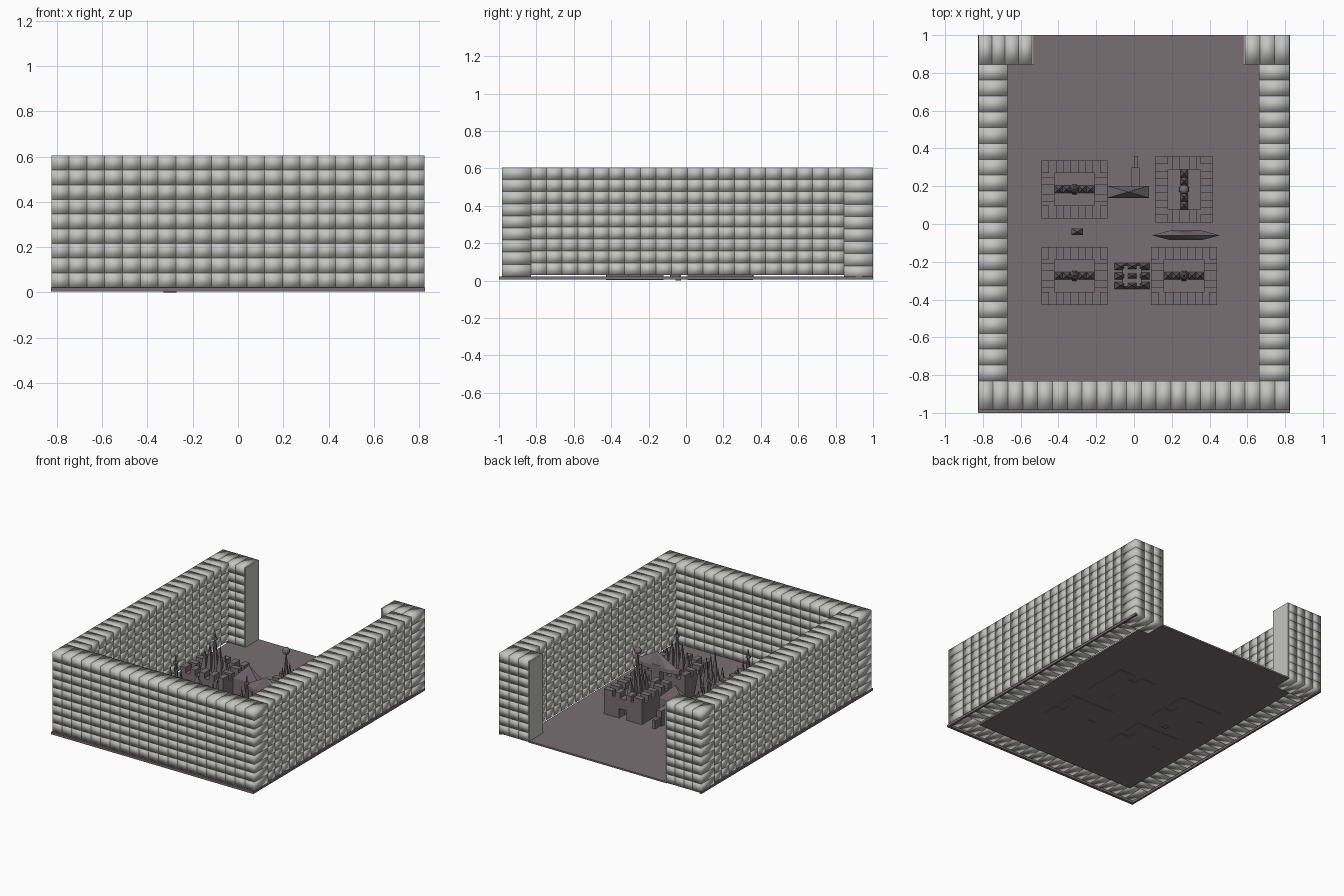
import bpy, bmesh, math
from mathutils import Matrix, Vector

if "Cube" in bpy.data.objects:
    bpy.data.objects.remove(bpy.data.objects["Cube"])


def material(name, col):
    m = bpy.data.materials.new(name)
    m.diffuse_color = (*col, 1)
    m.use_nodes = True
    m.node_tree.nodes["Principled BSDF"].inputs["Base Color"].default_value = m.diffuse_color
    return m


STONE = material("light grey stone", (0.55, 0.55, 0.54))
MAUVE = material("dull mauve", (0.19, 0.16, 0.175))


def box(bm, x0, x1, y0, y1, z0, z1):
    mat = Matrix.Translation(((x0 + x1) / 2, (y0 + y1) / 2, (z0 + z1) / 2)) @ \
        Matrix.Diagonal((x1 - x0, y1 - y0, z1 - z0, 1))
    bmesh.ops.create_cube(bm, size=1, matrix=mat)


def cone(bm, x, y, z0, z1, rx, ry, top=0.0, sides=4):
    # square cones have their sides parallel to the axes
    turn = Matrix.Rotation(math.pi / sides, 4, 'Z')
    k = 1 / math.cos(math.pi / sides)
    mat = Matrix.Translation((x, y, (z0 + z1) / 2)) @ Matrix.Diagonal((rx * k, ry * k, 1, 1)) @ turn
    bmesh.ops.create_cone(bm, cap_ends=True, segments=sides, radius1=1, radius2=top,
                          depth=z1 - z0, matrix=mat)


def finish(bm, name, mat, smooth=False):
    me = bpy.data.meshes.new(name)
    for f in bm.faces:
        f.smooth = smooth
    bm.to_mesh(me)
    bm.free()
    me.materials.append(mat)
    ob = bpy.data.objects.new(name, me)
    bpy.context.collection.objects.link(ob)
    return ob


# Floor panel, with a tongue through the back opening
bm = bmesh.new()
box(bm, -0.67, 0.67, -0.84, 0.85, 0.008, 0.02)
box(bm, -0.54, 0.585, 0.85, 1.0, 0.008, 0.02)
finish(bm, "floor", MAUVE)

# Thin rim round the foot of the walls
bm = bmesh.new()
box(bm, -0.825, 0.825, -1.0, -0.98, 0.005, 0.022)
for s in (-1, 1):
    box(bm, min(s * 0.81, s * 0.825), max(s * 0.81, s * 0.825), -0.98, 1.0, 0.005, 0.022)
finish(bm, "floor_rim", MAUVE)


# Walls of pillow-shaded blocks in nine courses
def wall(name, x0, x1, y0, y1, cols, along_x, z0=0.022):
    bm = bmesh.new()
    rows, z1 = 9, 0.605
    h = (z1 - z0) / rows
    for r in range(rows):
        for c in range(cols):
            a, b = c / cols, (c + 1) / cols
            if along_x:
                xs, ys = (x0 + (x1 - x0) * a, x0 + (x1 - x0) * b), (y0, y1)
            else:
                xs, ys = (x0, x1), (y0 + (y1 - y0) * a, y0 + (y1 - y0) * b)
            box(bm, *xs, *ys, z0 + r * h, z0 + (r + 1) * h)
    finish(bm, name, STONE, True)


wall("front_wall", -0.824, 0.824, -0.985, -0.83, 21, True)
wall("left_wall", -0.824, -0.67, -0.83, 0.845, 20, False, 0.03)
wall("right_wall", 0.663, 0.824, -0.83, 0.845, 20, False, 0.03)
wall("back_left_pier", -0.824, -0.54, 0.845, 1.0, 4, True, 0.012)
wall("back_right_pier", 0.587, 0.824, 0.845, 1.0, 3, True, 0.012)

# Flat end plates beside the opening
bm = bmesh.new()
box(bm, -0.54, -0.53, 0.845, 1.0, 0.012, 0.605)
box(bm, 0.577, 0.587, 0.845, 1.0, 0.012, 0.605)
finish(bm, "pier_end_plates", STONE)


# Battlemented keep with a row of spires; long axis is local x
def keep(name, cx, cy, turned=False, ball=False):
    bm = bmesh.new()
    L, W, t, top, mer = 0.174, 0.154, 0.068, 0.165, 0.205
    # side walls, and end walls split by a doorway
    for s in (-1, 1):
        ya, yb = sorted((s * W, s * (W - t)))
        box(bm, -L, L, ya, yb, 0.004, top)
        xa, xb = sorted((s * L, s * (L - t)))
        box(bm, xa, xb, -(W - t), -0.03, 0.004, top)
        box(bm, xa, xb, 0.03, W - t, 0.004, top)
        box(bm, xa, xb, -0.03, 0.03, 0.09, top)
        # merlons
        for i in range(5):
            x = -L + 0.02 + i * (2 * L - 0.04) / 4
            box(bm, x - 0.02, x + 0.02, ya, yb, top, mer)
        for y in (-0.045, 0.045):
            box(bm, xa, xb, y - 0.02, y + 0.02, top, mer)
    # inner core
    box(bm, -(L - t), L - t, -(W - t), W - t, 0.004, top - 0.01)
    # spires
    for i, h in enumerate((0.30, 0.36, 0.45, 0.36, 0.30)):
        x = (i - 2) * 0.042
        if i == 2:
            cone(bm, x, 0, top - 0.01, h, 0.026, 0.026, 0.1, 8)
            if ball:
                bmesh.ops.create_uvsphere(bm, u_segments=10, v_segments=6, radius=0.026,
                                          matrix=Matrix.Translation((x, 0, 0.46)))
            else:
                cone(bm, x, 0, 0.39, 0.405, 0.018, 0.018, 0.6, 8)
        else:
            cone(bm, x, 0, top - 0.01, h, 0.021, 0.02)
    ob = finish(bm, name, MAUVE)
    ob.location = (cx, cy, 0)
    if turned:
        ob.rotation_euler.z = math.pi / 2


keep("back_left_keep", -0.315, 0.183)
keep("back_right_keep", 0.265, 0.183, True, True)
keep("front_left_keep", -0.315, -0.275)
keep("front_right_keep", 0.265, -0.275)

# Gatehouse between the back keeps, with a pier running to the rear
bm = bmesh.new()
box(bm, -0.14, 0.08, 0.14, 0.2, 0.01, 0.17)
cone(bm, -0.03, 0.17, 0.17, 0.28, 0.11, 0.032)
box(bm, -0.012, 0.03, 0.2, 0.30, 0.01, 0.13)
box(bm, 0.0, 0.02, 0.30, 0.36, 0.01, 0.08)
finish(bm, "back_gatehouse", MAUVE)

# Spiked barrier between the front keeps
bm = bmesh.new()
box(bm, -0.06, 0.04, -0.33, -0.22, 0.01, 0.12)
for y in (-0.325, -0.275, -0.225):
    for x in (-0.07, -0.01, 0.05):
        cone(bm, x, y, 0.02, 0.34 if x == -0.01 else 0.24, 0.032, 0.018)
finish(bm, "spiked_barrier", MAUVE)

# Lens-shaped gable on a post between the right keeps
bm = bmesh.new()
box(bm, 0.24, 0.305, -0.085, -0.035, 0.01, 0.27)
ring = [(0.095, -0.06), (0.19, -0.085), (0.36, -0.085), (0.455, -0.06), (0.36, -0.035), (0.19, -0.035)]
low = [bm.verts.new((x, y, 0.23)) for x, y in ring]
high = [bm.verts.new((x, y, 0.26)) for x, y in ring]
tip = bm.verts.new((0.275, -0.06, 0.36))
bm.faces.new(low[::-1])
for i in range(6):
    j = (i + 1) % 6
    bm.faces.new((low[i], low[j], high[j], high[i]))
    bm.faces.new((high[i], high[j], tip))
finish(bm, "right_gable", MAUVE)

# Small pointed post between the left keeps
bm = bmesh.new()
box(bm, -0.328, -0.272, -0.055, -0.027, 0.0, 0.14)
cone(bm, -0.3, -0.041, 0.14, 0.22, 0.03, 0.016)
finish(bm, "left_post", MAUVE)
